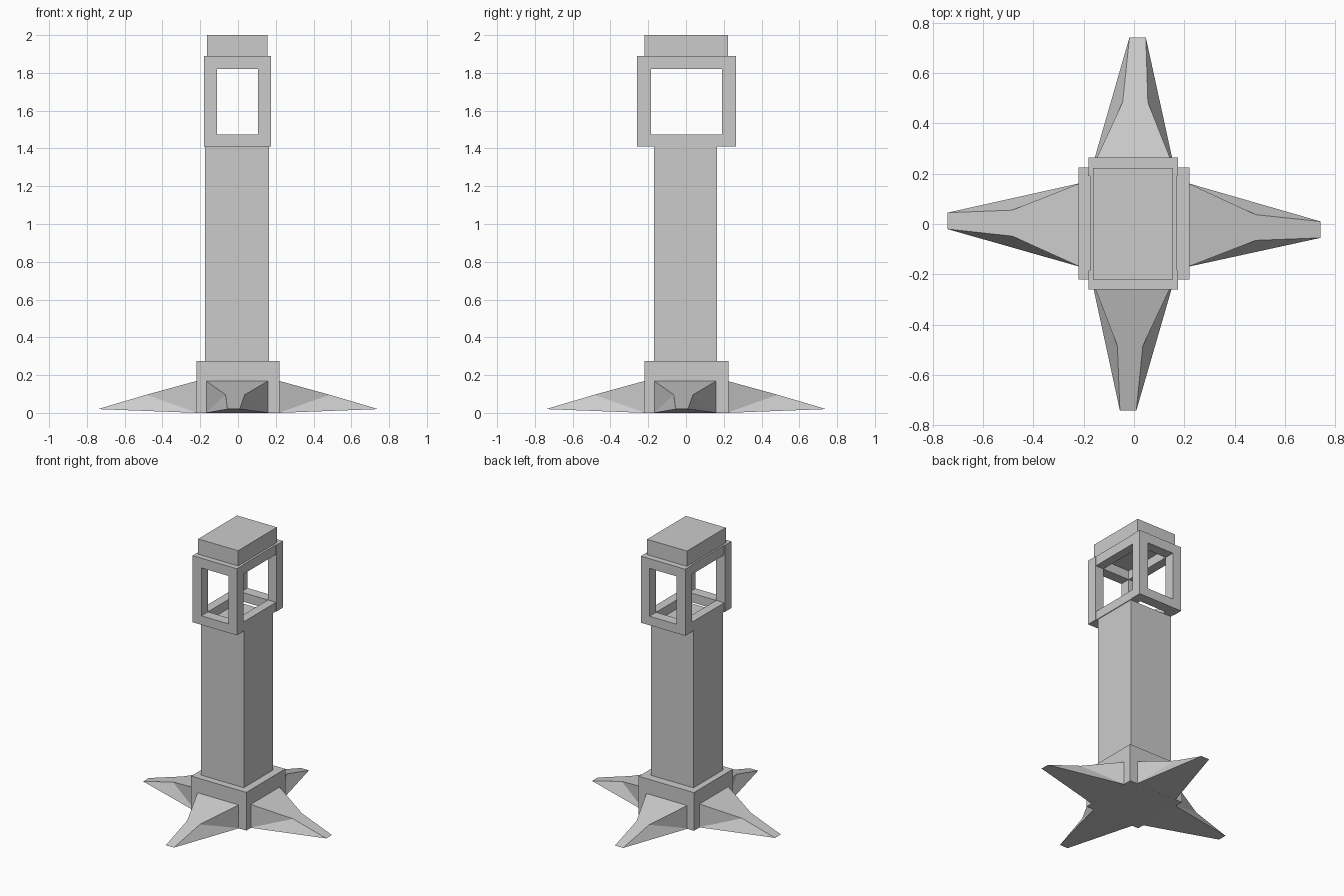
import bpy, bmesh
from mathutils import Matrix
from math import radians

if "Cube" in bpy.data.objects:
    bpy.data.objects.remove(bpy.data.objects["Cube"])


def mesh_object(name, verts, faces):
    bm = bmesh.new()
    vs = [bm.verts.new(v) for v in verts]
    for f in faces:
        bm.faces.new([vs[i] for i in f])
    bmesh.ops.recalc_face_normals(bm, faces=bm.faces)
    me = bpy.data.meshes.new(name)
    bm.to_mesh(me)
    bm.free()
    ob = bpy.data.objects.new(name, me)
    bpy.context.collection.objects.link(ob)
    return ob


def box(name, x, y, z):
    verts = [(a, b, c) for a in x for b in y for c in z]
    return mesh_object(name, verts, [(0, 1, 3, 2), (4, 6, 7, 5), (0, 4, 5, 1),
                                     (2, 3, 7, 6), (0, 2, 6, 4), (1, 5, 7, 3)])


# Plinth, shaft and cap
box("plinth", (-0.22, 0.22), (-0.22, 0.224), (0, 0.275))
box("shaft", (-0.175, 0.165), (-0.17, 0.165), (0.2, 1.41))
box("cap", (-0.163, 0.155), (-0.22, 0.222), (1.885, 2.0))

# Open head: front and back window frames joined by side rails
for side, y in (("front", (-0.26, -0.185)), ("back", (0.19, 0.265))):
    for n, x in (("left", (-0.18, -0.11)), ("right", (0.105, 0.174))):
        box(f"{side}_{n}_post", x, y, (1.475, 1.82))
    for n, z in (("lower", (1.41, 1.475)), ("upper", (1.82, 1.89))):
        box(f"{side}_{n}_rail", (-0.18, 0.174), y, z)
for side, x in (("left", (-0.175, -0.11)), ("right", (0.105, 0.17))):
    for n, z in (("lower", (1.41, 1.475)), ("upper", (1.82, 1.89))):
        box(f"{side}_{n}_rail", x, (-0.185, 0.19), z)


# Splayed pointed feet: root at the plinth, pinched middle, thin tip
def foot(name, angle, root, mid, tip):
    verts = []
    for i in (0, 1):
        verts += [(0.215, root[i], 0), (0.215, root[i], 0.17),
                  (0.485, mid[i], 0.096), (0.742, tip[i], 0.02)]
    faces = [(1, 2, 3, 7, 6, 5), (0, 4, 7, 3), (0, 1, 5, 4),
             (0, 2, 1), (0, 3, 2), (4, 5, 6), (4, 6, 7)]
    ob = mesh_object(name, verts, faces)
    ob.data.transform(Matrix.Rotation(radians(angle), 4, 'Z'))


foot("right_foot", 0, (-0.17, 0.162), (-0.065, 0.037), (-0.055, 0.01))
foot("back_foot", 90, (-0.162, 0.17), (-0.055, 0.045), (-0.047, 0.018))
foot("left_foot", 180, (-0.162, 0.17), (-0.055, 0.048), (-0.045, 0.02))
foot("front_foot", -90, (-0.17, 0.162), (-0.066, 0.035), (-0.056, 0.009))
